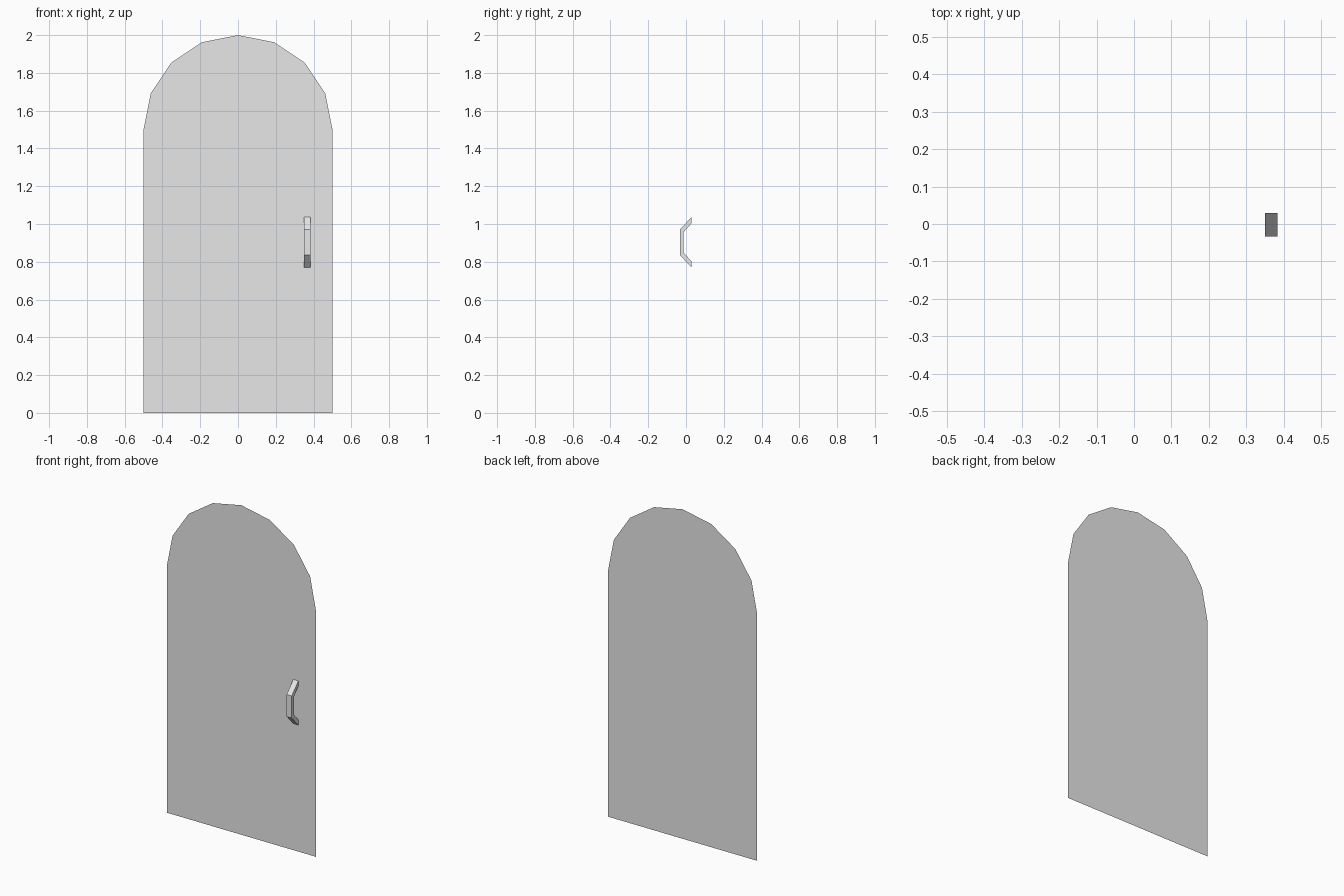
import bpy
import bmesh
from math import cos, sin, pi

cube = bpy.data.objects.get("Cube")
if cube:
    bpy.data.objects.remove(cube, do_unlink=True)

# Single plain grey for the whole model
GREY = (0.8, 0.8, 0.8, 1.0)
grey = bpy.data.materials.new("plain grey")
grey.use_nodes = True
grey.diffuse_color = GREY
for node in grey.node_tree.nodes:
    if node.type == 'BSDF_PRINCIPLED':
        node.inputs["Base Color"].default_value = GREY


def add_profile(name, points, depth=None):
    """Make a flat face from points; extrude it by a vector if given."""
    bm = bmesh.new()
    face = bm.faces.new([bm.verts.new(p) for p in points])
    if depth:
        result = bmesh.ops.extrude_face_region(bm, geom=[face], use_keep_orig=True)
        moved = [v for v in result["geom"] if isinstance(v, bmesh.types.BMVert)]
        bmesh.ops.translate(bm, verts=moved, vec=depth)
        bmesh.ops.recalc_face_normals(bm, faces=bm.faces)
    mesh = bpy.data.meshes.new(name)
    bm.to_mesh(mesh)
    bm.free()
    mesh.materials.append(grey)
    obj = bpy.data.objects.new(name, mesh)
    bpy.context.collection.objects.link(obj)
    return obj


# Door panel: a thin sheet with an eight-sided half-round top
PANEL_Y, RADIUS, SPRING_Z, STEPS = 0.032, 0.5, 1.5, 8
outline = [(-RADIUS, PANEL_Y, 0), (RADIUS, PANEL_Y, 0)]
for i in range(STEPS + 1):
    a = pi * i / STEPS
    outline.append((RADIUS * cos(a), PANEL_Y, SPRING_Z + RADIUS * sin(a)))
add_profile("door_panel", outline)

# Pull handle: half of its side outline as (y, height from centre), mirrored
HANDLE_X, HANDLE_W, HANDLE_Z = 0.35, 0.034, 0.903
outer = [(0.03, 0.134), (-0.033, 0.067)]
inner = [(-0.012, 0.055), (0.03, 0.102)]
side = outer + [(y, -h) for y, h in reversed(outer)]
side += [(y, -h) for y, h in reversed(inner)] + inner
add_profile("pull_handle",
            [(HANDLE_X, y, HANDLE_Z + h) for y, h in side],
            depth=(HANDLE_W, 0, 0))
